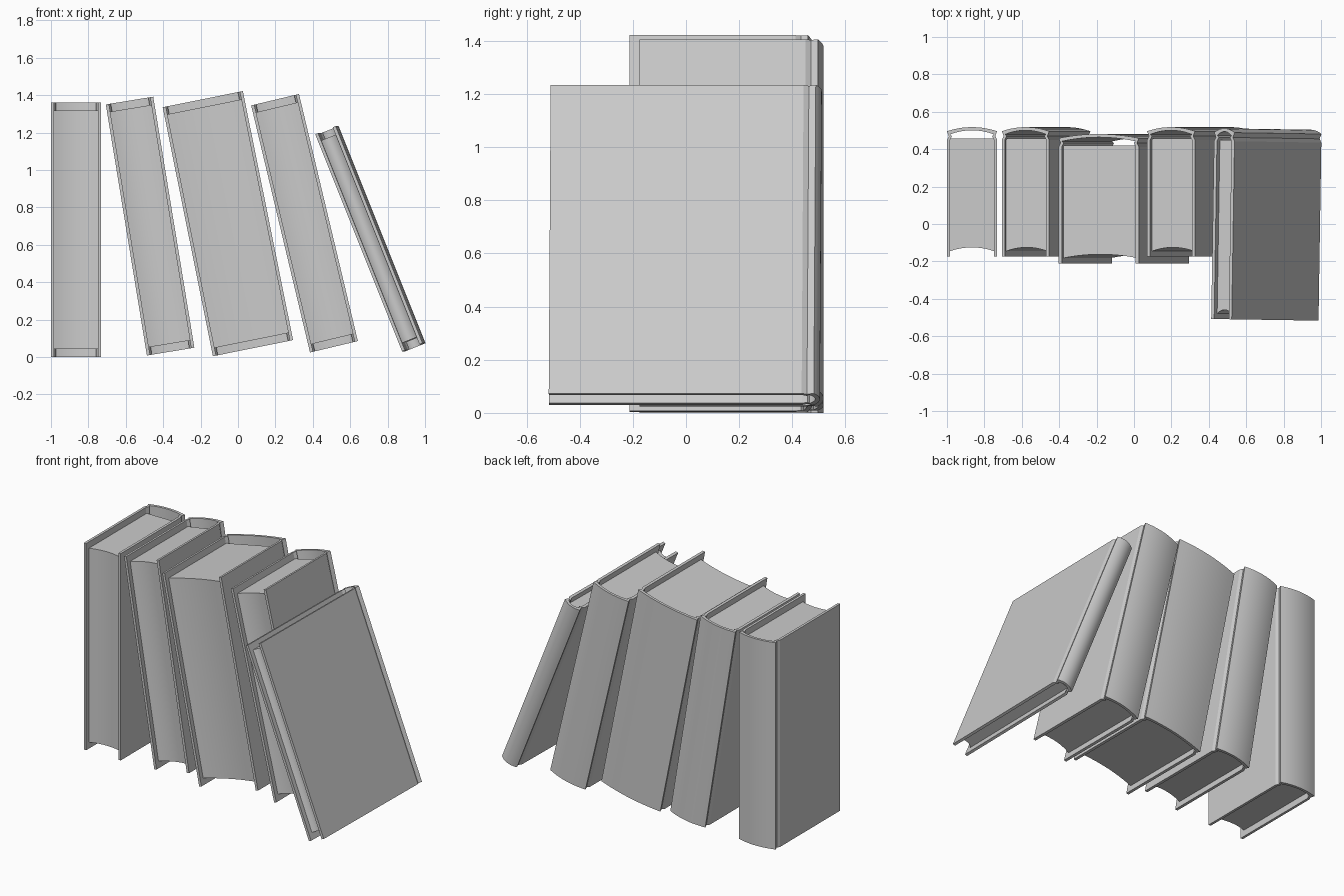
import bpy, bmesh, math

if "Cube" in bpy.data.objects:
    bpy.data.objects.remove(bpy.data.objects["Cube"])

T = 0.017      # board thickness
INSET = 0.042  # how far the pages sit inside the boards
BULGE = 0.022  # rounding of the spine
SEG = 10


def case_path(w, d, off):
    """Plan of the case, front-left round the spine to front-right."""
    left = [(off, 0), (off, d - 0.068), (off + 0.01, d - 0.048)]
    back = []
    for i in range(SEG + 1):
        u = 2 * i / SEG - 1
        x = off + (w - 2 * off) * i / SEG
        back.append((x, d - BULGE - off + BULGE * (1 - u * u)))
    right = [(w - x, y) for x, y in reversed(left)]
    return left + back + right


def page_path(w, d):
    """Plan of the page block with a hollow fore edge."""
    pts = []
    for i in range(SEG + 1):
        u = 2 * i / SEG - 1
        pts.append((T + (w - 2 * T) * i / SEG, 0.03 + 0.02 * (1 - u * u)))
    return pts + [(w - T, d - 0.062), (T, d - 0.062)]


def finish(bm, name, loc, rot):
    bmesh.ops.recalc_face_normals(bm, faces=bm.faces)
    me = bpy.data.meshes.new(name)
    bm.to_mesh(me)
    bm.free()
    ob = bpy.data.objects.new(name, me)
    bpy.context.collection.objects.link(ob)
    ob.location, ob.rotation_euler = loc, rot
    bpy.ops.object.select_all(action='DESELECT')
    ob.select_set(True)
    bpy.context.view_layer.objects.active = ob
    bpy.ops.object.shade_smooth_by_angle(angle=math.radians(25))


def extrude(bm, faces, h):
    r = bmesh.ops.extrude_face_region(bm, geom=faces)
    top = [v for v in r['geom'] if isinstance(v, bmesh.types.BMVert)]
    bmesh.ops.translate(bm, verts=top, vec=(0, 0, h))


def book(name, w, d, h, x, y, z, tilt, yaw=0):
    loc = (x, y, z)
    rot = (0, -math.radians(tilt), math.radians(yaw))
    # hard case: boards, hinge grooves and rounded spine in one shell
    bm = bmesh.new()
    outer = [bm.verts.new((px, py, 0)) for px, py in case_path(w, d, 0)]
    inner = [bm.verts.new((px, py, 0)) for px, py in case_path(w, d, T)]
    faces = [bm.faces.new((outer[i], outer[i + 1], inner[i + 1], inner[i]))
             for i in range(len(outer) - 1)]
    extrude(bm, faces, h)
    finish(bm, name + "_cover", loc, rot)
    # page block
    bm = bmesh.new()
    face = bm.faces.new([bm.verts.new((px, py, INSET)) for px, py in page_path(w, d)])
    extrude(bm, [face], h - 2 * INSET)
    finish(bm, name + "_pages", loc, rot)


# width, depth, height, bottom-left-front corner, lean
book("upright_book", 0.268, 0.693, 1.36, -1.0, -0.175, 0.0, 0)
book("second_book", 0.257, 0.693, 1.36, -0.487, -0.175, 0.008, 9.3)
book("thick_book", 0.437, 0.693, 1.358, -0.134, -0.212, 0.004, 11.4)
book("fourth_book", 0.263, 0.693, 1.358, 0.385, -0.175, 0.024, 13.4)
book("thin_book", 0.118, 1.02, 1.25, 0.877, -0.515, 0.03, 21.8, -0.9)
